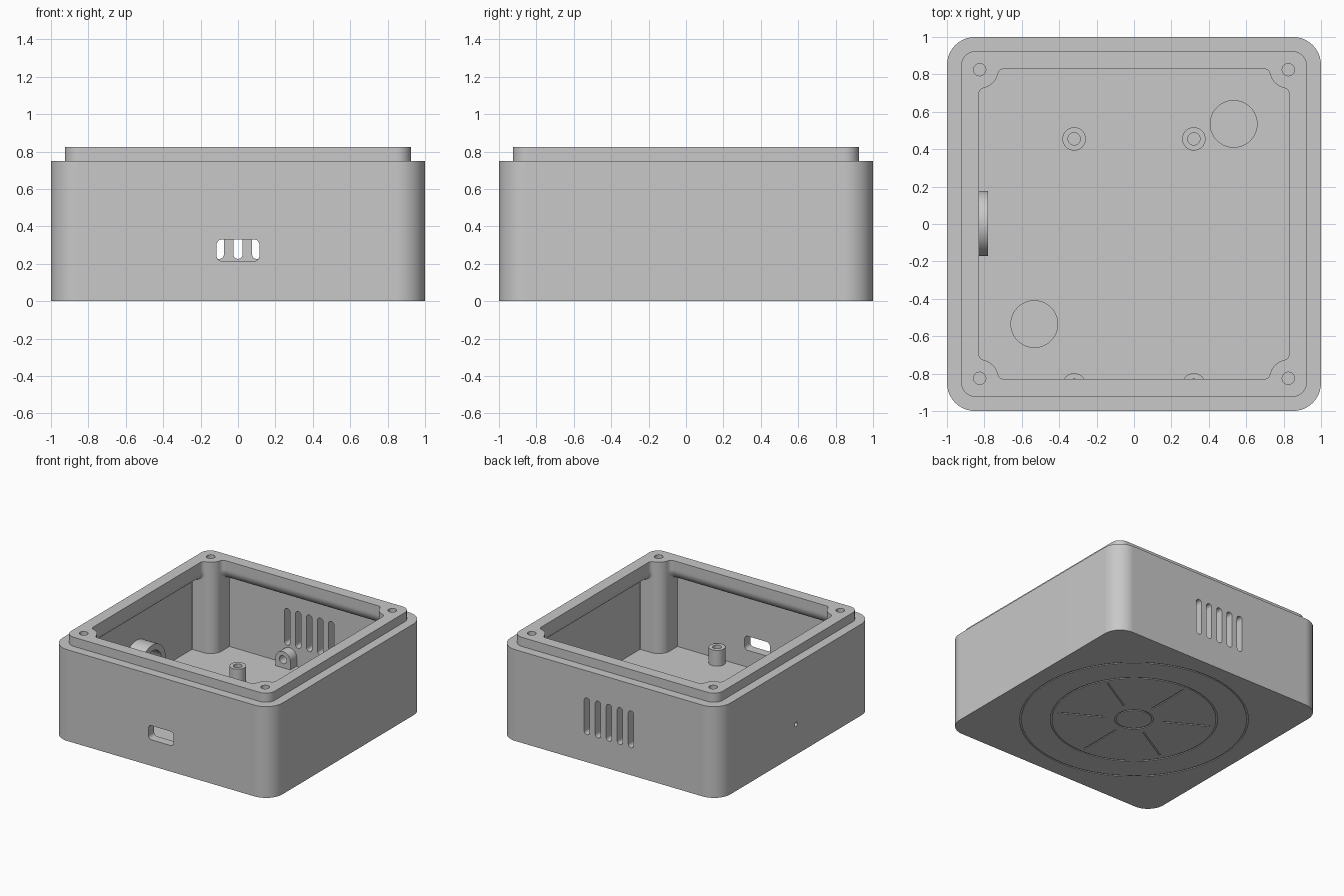
import bpy
import bmesh
from math import sin, cos, pi, sqrt, atan2

cube = bpy.data.objects.get("Cube")
if cube:
    bpy.data.objects.remove(cube, do_unlink=True)

grey = bpy.data.materials.new("plain grey")
grey.use_nodes = True
grey.diffuse_color = (0.58, 0.58, 0.58, 1)
grey.node_tree.nodes["Principled BSDF"].inputs["Base Color"].default_value = grey.diffuse_color

FLOOR, WALL, RIM, TOP = 0.075, 0.925, 0.83, 0.825
BOSS, BOSS_R = 0.825, 0.1
MAP = {"z": lambda u, v, d: (u, v, d),
       "y": lambda u, v, d: (u, d, v),
       "x": lambda u, v, d: (d, u, v)}


# Profiles, all counter-clockwise
def arc(cx, cy, r, a0, a1, n=10):
    return [(cx + r * cos(a0 + (a1 - a0) * i / n), cy + r * sin(a0 + (a1 - a0) * i / n))
            for i in range(n + 1)]


def circle(cx, cy, r, n=48):
    return arc(cx, cy, r, 0, 2 * pi, n)[:-1]


def rounded(cx, cy, hx, hy, r):
    pts = []
    for k, (sx, sy) in enumerate(((1, 1), (-1, 1), (-1, -1), (1, -1))):
        pts += arc(cx + sx * (hx - r), cy + sy * (hy - r), r, k * pi / 2, (k + 1) * pi / 2)
    return pts


def turned(pts, a):
    return [(cos(a) * x - sin(a) * y, sin(a) * x + cos(a) * y) for x, y in pts]


def cavity_profile(w):
    """Square room with a rounded screw boss standing in every corner."""
    f = 0.005 + 0.03 * (WALL - w) / (WALL - RIM)
    xc = w - f
    if xc >= BOSS:
        yc, a = BOSS - BOSS_R - f, pi / 2
    else:
        yc = BOSS - sqrt((BOSS_R + f) ** 2 - (BOSS - xc) ** 2)
        a = atan2(BOSS - yc, BOSS - xc)
    half = arc(xc, yc, f, 0, a, 6) + arc(BOSS, BOSS, BOSS_R, a + pi, 1.25 * pi, 6)[1:]
    if xc >= BOSS:
        half[7] = (BOSS, BOSS - BOSS_R)
    corner = half + [(y, x) for x, y in reversed(half[:-1])]
    return [p for k in range(4) for p in turned(corner, k * pi / 2)]


# Mesh helpers; layers run along the axis in rising order so faces point outward
def loft(bm, layers, axis="z", ring=False):
    step = -1 if axis == "y" else 1
    rows = [[bm.verts.new(MAP[axis](u, v, d)) for u, v in pts[::step]] for pts, d in layers]
    pairs = list(zip(rows, rows[1:]))
    if ring:
        pairs.append((rows[-1], rows[0]))
    else:
        bm.faces.new(rows[0][::-1])
        bm.faces.new(rows[-1])
    for a, b in pairs:
        for i in range(len(a)):
            j = (i + 1) % len(a)
            bm.faces.new((a[i], a[j], b[j], b[i]))


def prism(bm, pts, d0, d1, axis="z"):
    loft(bm, [(pts, d0), (pts, d1)], axis)


def tube(bm, outer, inner, d0, d1, axis="z"):
    loft(bm, [(outer, d0), (outer, d1), (inner, d1), (inner, d0)], axis, True)


def make(name, bm):
    bm.normal_update()
    mesh = bpy.data.meshes.new(name)
    bm.to_mesh(mesh)
    bm.free()
    mesh.materials.append(grey)
    ob = bpy.data.objects.new(name, mesh)
    bpy.context.collection.objects.link(ob)
    return ob


def activate(ob):
    bpy.ops.object.select_all(action="DESELECT")
    ob.select_set(True)
    bpy.context.view_layer.objects.active = ob


def smooth(ob):
    activate(ob)
    bpy.ops.object.shade_smooth_by_angle(angle=pi / 6)
    ob.modifiers.new("even_shading", "WEIGHTED_NORMAL").keep_sharp = True


def cut(ob, cutter):
    cutter.hide_render = True
    mod = ob.modifiers.new("cut", "BOOLEAN")
    mod.operation, mod.solver, mod.object = "DIFFERENCE", "EXACT", cutter
    activate(ob)
    bpy.ops.object.modifier_apply(modifier=mod.name)
    bpy.data.objects.remove(cutter, do_unlink=True)


# Outer shell with a stepped lip
bm = bmesh.new()
body, lip = rounded(0, 0, 1, 1, 0.15), rounded(0, 0, WALL, WALL, 0.08)
loft(bm, [(body, 0), (body, 0.75), (lip, 0.75), (lip, TOP)])
case = make("case_shell", bm)

# Room inside, closing in under a rounded rim
bm = bmesh.new()
depth = WALL - RIM
layers = [(cavity_profile(WALL), FLOOR)]
for i in range(9):
    a = pi / 2 * i / 8
    layers.append((cavity_profile(WALL - depth * sin(a)), 0.75 - depth * cos(a)))
layers.append((cavity_profile(RIM), TOP + 0.1))
loft(bm, layers)
cut(case, make("cavity_cutter", bm))

# Openings, pockets and grooves
bm = bmesh.new()
prism(bm, rounded(0, 0.272, 0.115, 0.058, 0.03), -1.1, -0.88, "y")
for i in range(-2, 3):
    prism(bm, rounded(i * 0.1, 0.377, 0.025, 0.151, 0.0249), 0.88, 1.1, "y")
prism(bm, circle(0, 0.25, 0.018, 20), -1.1, -0.88, "x")
for sx in (-1, 1):
    prism(bm, circle(sx * 0.533, sx * 0.535, 0.125), 0.035, 0.12)
    for sy in (-1, 1):
        prism(bm, circle(sx * BOSS, sy * BOSS, 0.033, 24), 0.45, 0.9)
for r in (0.14, 0.625, 0.855):
    tube(bm, circle(0, 0, r + 0.006, 72), circle(0, 0, r - 0.006, 72), -0.05, 0.006)
for k in range(6):
    bar = [(0.21, -0.006), (0.58, -0.006), (0.58, 0.006), (0.21, 0.006)]
    prism(bm, turned(bar, pi / 6 + k * pi / 3), -0.05, 0.006)
cut(case, make("opening_cutter", bm))
smooth(case)

# Round sensor holder on the side wall
bm = bmesh.new()
tube(bm, circle(0.003, 0.25, 0.174), circle(0.003, 0.25, 0.125), -0.93, -0.78, "x")
smooth(make("sensor_ring", bm))

for side, sx in (("left", 1), ("right", -1)):
    # Board posts
    for place, y in (("back", 0.455), ("front", -0.86)):
        bm = bmesh.new()
        tube(bm, circle(sx * 0.32, y, 0.0625, 32), circle(sx * 0.32, y, 0.033, 32), 0.07, 0.205)
        smooth(make(f"{place}_{side}_post", bm))
    # Arched lugs under the vents
    bm = bmesh.new()
    x, z, r = sx * 0.18, 0.145, 0.067
    outer = []
    for px, pz in circle(0, 0, r, 32):
        k = 1 if pz >= 0 else r / max(abs(px), abs(pz))
        outer.append((x + px * k, z + pz * k))
    tube(bm, outer, circle(x, z, 0.033, 32), 0.84, 0.93, "y")
    smooth(make(f"{side}_lug", bm))
